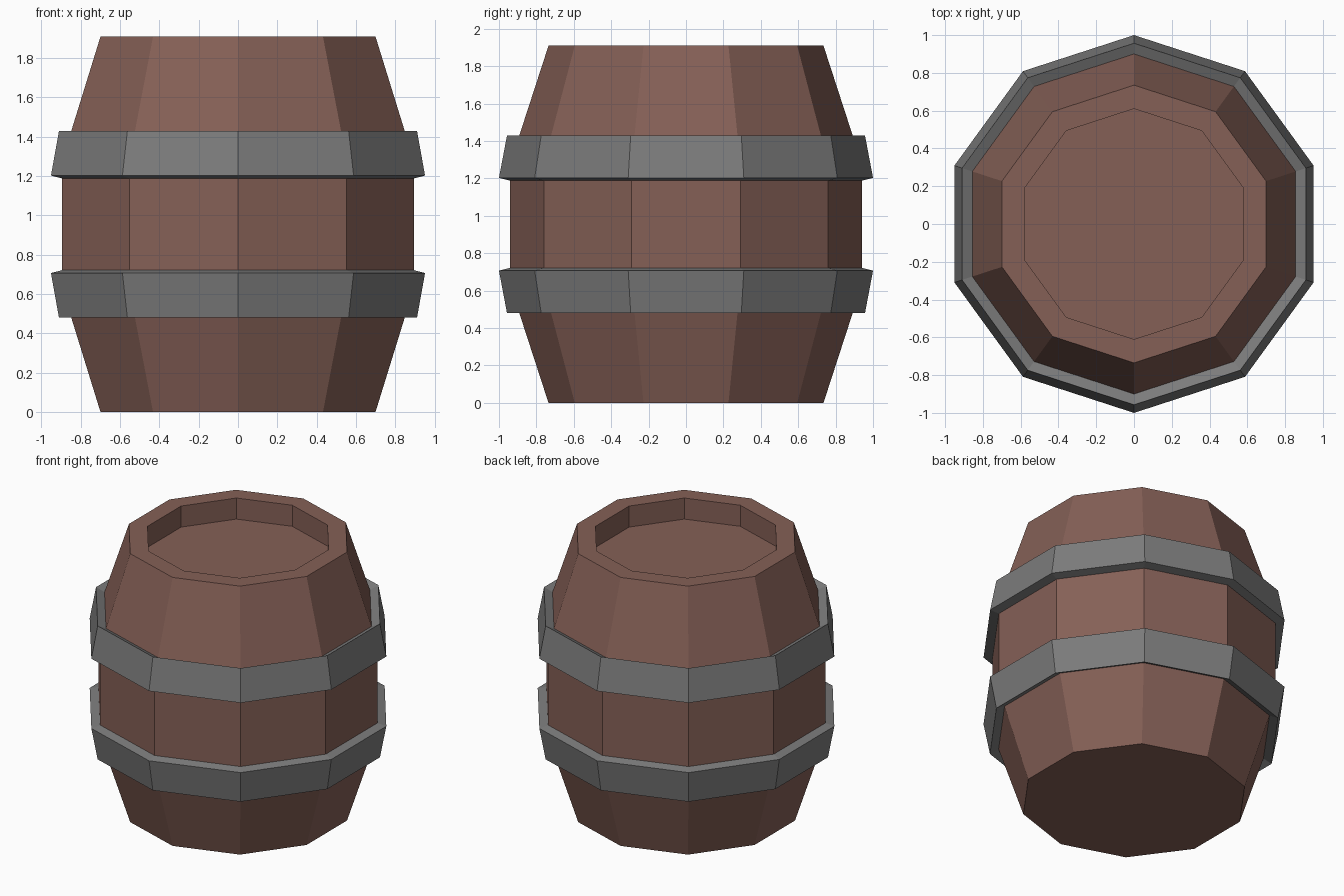
import bpy, bmesh, math

if "Cube" in bpy.data.objects:
    bpy.data.objects.remove(bpy.data.objects["Cube"])

SIDES = 10
HEIGHT = 1.91


def material(name, color):
    m = bpy.data.materials.new(name)
    m.diffuse_color = (*color, 1)
    m.use_nodes = True
    m.node_tree.nodes["Principled BSDF"].inputs["Base Color"].default_value = m.diffuse_color
    return m


def lathe(name, profile, mat, capped=False):
    """Sweep an (r, z) profile, listed from bottom to top, round a ten-sided ring."""
    bm = bmesh.new()
    rings = []
    for r, z in profile:
        angles = [math.pi / 2 + 2 * math.pi * i / SIDES for i in range(SIDES)]
        rings.append([bm.verts.new((r * math.cos(a), r * math.sin(a), z)) for a in angles])
    for low, high in zip(rings, rings[1:]):
        for i in range(SIDES):
            j = (i + 1) % SIDES
            bm.faces.new((low[i], low[j], high[j], high[i]))
    if capped:
        bm.faces.new(rings[0][::-1])
        bm.faces.new(rings[-1])
    mesh = bpy.data.meshes.new(name)
    bm.to_mesh(mesh)
    bm.free()
    mesh.materials.append(mat)
    obj = bpy.data.objects.new(name, mesh)
    bpy.context.collection.objects.link(obj)
    return obj


wood = material("wood", (0.235, 0.117, 0.094))
iron = material("iron", (0.2, 0.2, 0.2))

# Staves with a recessed lid
lower = [(0.735, 0), (0.90, 0.507), (0.94, 0.722)]
upper = [(r, HEIGHT - z) for r, z in reversed(lower)]
lathe("barrel_body", lower + upper + [(0.61, HEIGHT), (0.61, HEIGHT - 0.15)], wood, capped=True)

# Hoops, wrapped over the staves and mirrored about mid height
hoop = [(0.90, 0.507), (0.957, 0.48), (1.0, 0.707), (0.94, 0.722)]
lathe("lower_hoop", hoop, iron)
lathe("upper_hoop", [(r, HEIGHT - z) for r, z in reversed(hoop)], iron)
